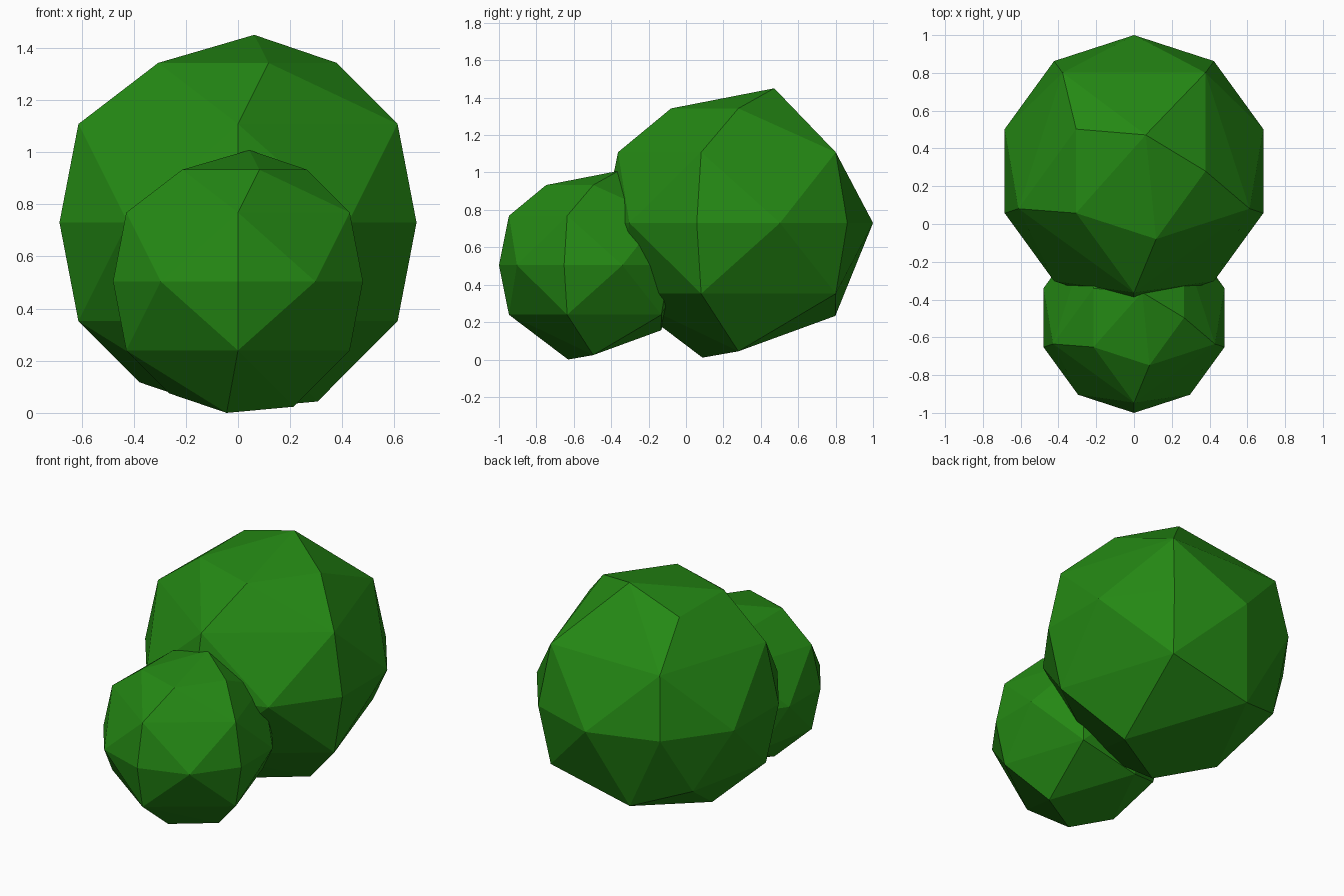
import bpy, bmesh
from math import sin, cos, radians

if "Cube" in bpy.data.objects:
    bpy.data.objects.remove(bpy.data.objects["Cube"])


def polar(angle, radius, z):
    a = radians(angle)
    return (radius * cos(a), radius * sin(a), z)


# Points of a reduced low-poly ball with unit radius
points = [polar(18 + 36 * k, 1, 0) for k in range(10)]               # equator
points += [polar(-90 + 72 * k, 0.894, 0.525) for k in range(5)]      # upper ring
points += [polar(a, 0.5257, 0.8506) for a in (0, 144, 216, 288)]     # crown
points += [polar(72, 0.28, 1.0)]                                     # off-centre top
points += [polar(a, 0.894, -0.525) for a in (-90, -18, 54, 198)]     # lower ring
points += [polar(144, 0.8506, -0.5257), polar(108, 0.757, -0.69)]    # lower back
points += [polar(180, 0.5257, -0.8506), polar(0, 0.424, -0.953),
           polar(252, 0.28, -1.0)]                                   # underside

leaf = bpy.data.materials.new("leaf_green")
leaf.diffuse_color = (0.018, 0.25, 0.007, 1)
leaf.use_nodes = True
leaf.node_tree.nodes["Principled BSDF"].inputs["Base Color"].default_value = leaf.diffuse_color


def bush_ball(name, radius, location):
    bm = bmesh.new()
    for p in points:
        bm.verts.new([c * radius for c in p])
    bmesh.ops.convex_hull(bm, input=bm.verts[:])
    bmesh.ops.recalc_face_normals(bm, faces=bm.faces[:])
    mesh = bpy.data.meshes.new(name)
    bm.to_mesh(mesh)
    bm.free()
    mesh.materials.append(leaf)
    obj = bpy.data.objects.new(name, mesh)
    obj.location = location
    bpy.context.collection.objects.link(obj)
    return obj


# Large clump at the back, small clump in front
bush_ball("large_bush", 0.72, (0, 0.28, 0.73))
bush_ball("small_bush", 0.504, (0, -0.496, 0.504))
